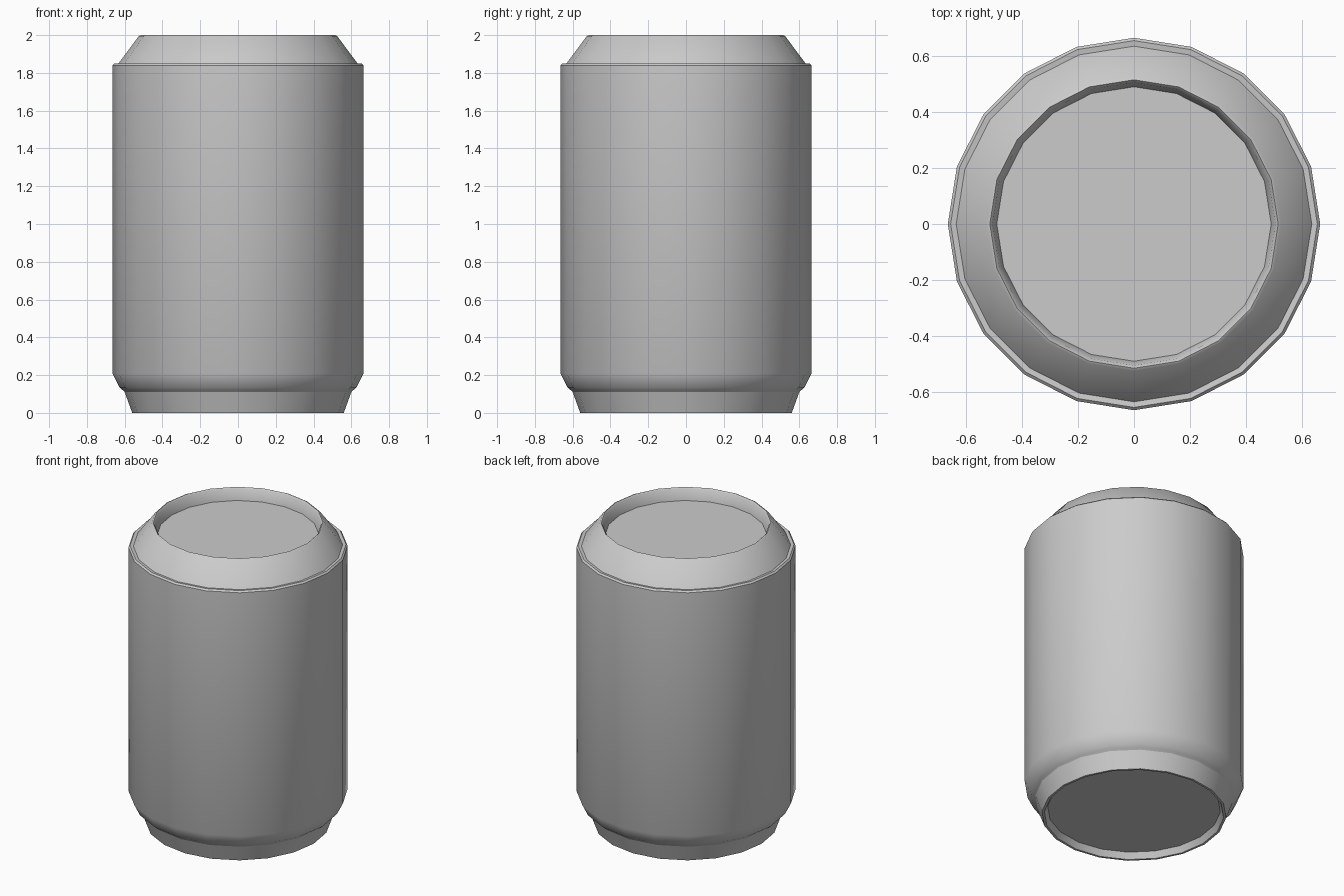
import bpy, bmesh, math

if "Cube" in bpy.data.objects:
    bpy.data.objects.remove(bpy.data.objects["Cube"])

SIDES = 20


def lathe(name, profile, cap=False):
    """Spin an (r, z) profile into rings; optionally cap a single ring."""
    bm = bmesh.new()
    rings = []
    for r, z in profile:
        rings.append([bm.verts.new((r * math.cos(2 * math.pi * i / SIDES),
                                    r * math.sin(2 * math.pi * i / SIDES), z))
                      for i in range(SIDES)])
    for a, b in zip(rings, rings[1:]):
        for i in range(SIDES):
            j = (i + 1) % SIDES
            bm.faces.new((a[i], a[j], b[j], b[i]))
    if cap == "up":
        bm.faces.new(rings[-1])
    elif cap == "down":
        bm.faces.new(rings[0][::-1])
    mesh = bpy.data.meshes.new(name)
    bm.to_mesh(mesh)
    bm.free()
    obj = bpy.data.objects.new(name, mesh)
    bpy.context.collection.objects.link(obj)
    bpy.ops.object.select_all(action='DESELECT')
    obj.select_set(True)
    bpy.context.view_layer.objects.active = obj
    bpy.ops.object.shade_smooth_by_angle(angle=math.radians(35))
    return obj


# tapered foot with recessed underside
lathe("base", [(0.525, 0.04), (0.545, 0.0), (0.56, 0.0), (0.60, 0.11)], cap="down")
# main wall, from the foot seam to the shoulder ledge
lathe("body", [(0.60, 0.11), (0.61, 0.12), (0.628, 0.135), (0.665, 0.21),
               (0.665, 1.84), (0.655, 1.85), (0.635, 1.847)])
# sloping neck, rolled rim and sunken lid
lathe("neck_and_lid", [(0.635, 1.847), (0.525, 1.995), (0.515, 2.0),
                       (0.505, 1.99), (0.49, 1.92)], cap="up")
